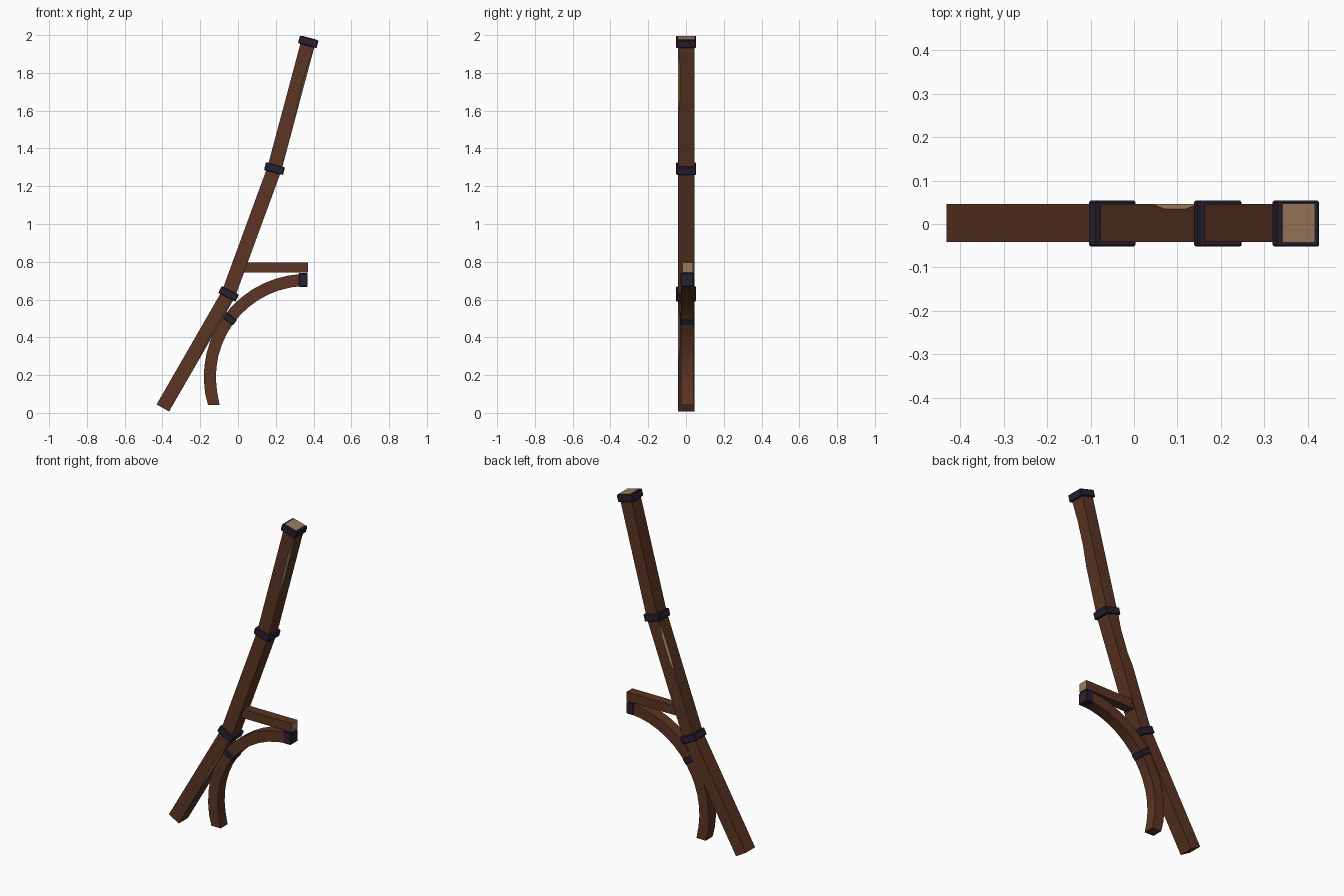
import bpy, bmesh, math
from mathutils import Vector

if "Cube" in bpy.data.objects:
    bpy.data.objects.remove(bpy.data.objects["Cube"])


def material(name, rgb):
    m = bpy.data.materials.new(name)
    m.diffuse_color = (*rgb, 1)
    m.use_nodes = True
    m.node_tree.nodes["Principled BSDF"].inputs["Base Color"].default_value = m.diffuse_color
    return m


BROWN = material("brown wood", (0.105, 0.035, 0.017))
TAN = material("bare wood", (0.33, 0.195, 0.105))
DARK = material("dark iron", (0.022, 0.015, 0.032))


def loft(name, rings, mats, tan_side=None, tan_end=False):
    """Skin a list of point rings; one side strip and the last cap may be bare wood."""
    bm = bmesh.new()
    vs = [[bm.verts.new(p) for p in r] for r in rings]
    n = len(rings[0])
    for a, b in zip(vs, vs[1:]):
        for i in range(n):
            j = (i + 1) % n
            f = bm.faces.new((a[i], a[j], b[j], b[i]))
            f.material_index = int(i == tan_side)
    bm.faces.new(vs[0])
    bm.faces.new(vs[-1]).material_index = int(tan_end)
    bmesh.ops.recalc_face_normals(bm, faces=bm.faces)
    me = bpy.data.meshes.new(name)
    bm.to_mesh(me)
    bm.free()
    for m in mats:
        me.materials.append(m)
    ob = bpy.data.objects.new(name, me)
    bpy.context.collection.objects.link(ob)
    return ob


def section(center, tangent, hn, hy, chip=None, w=0.0):
    """Rectangle across the tangent; the chipped corner is split in two."""
    t = tangent.normalized()
    nrm, ya = Vector((t.z, 0, -t.x)), Vector((0, 1, 0))
    c = [Vector(p) for p in ((hn, -hy), (hn, hy), (-hn, hy), (-hn, -hy))]
    pts = []
    for i, p in enumerate(c):
        if i == chip:
            pts += [p + (q - p).normalized() * w for q in (c[i - 1], c[(i + 1) % 4])]
        else:
            pts.append(p)
    return [center + nrm * p.x + ya * p.y for p in pts]


def band(name, center, tangent, wide, deep, tall):
    t = tangent.normalized()
    rings = [section(center + t * s * tall / 2, t, wide / 2, deep / 2) for s in (-1, 1)]
    ob = loft(name, rings, [DARK])
    b = ob.modifiers.new("soft edges", "BEVEL")
    b.width, b.segments = 0.004, 1


# Main post: three straight lengths, each with one chipped edge
P = [Vector(p) for p in ((-0.398, 0.002, 0.026), (-0.05, 0.002, 0.63),
                         (0.193, 0.002, 1.293), (0.378, 0.002, 1.986))]
chips = [(0, 0.42, 0.97), (2, 0.54, 0.95), (0, 0.40, 0.95)]
for k, (corner, lo, hi) in enumerate(chips):
    a, b = P[k], P[k + 1]
    mid = (lo + hi) / 2
    steps = [(0, .001), (lo, .001), (mid - .1, .011), (mid + .1, .011), (hi, .001), (1, .001)]
    rings = [section(a.lerp(b, s), b - a, 0.038, 0.0435, corner, w) for s, w in steps]
    loft(("lower", "middle", "upper")[k] + "_post", rings, [BROWN, TAN], corner, k == 2)

# Iron bands on the post
band("lower_post_band", Vector((-0.05, 0.001, 0.63)), Vector((0.45, 0, 0.89)), 0.102, 0.106, 0.042)
band("middle_post_band", Vector((0.193, 0.001, 1.293)), Vector((0.26, 0, 0.96)), 0.104, 0.106, 0.042)
band("top_post_band", Vector((0.372, 0.001, 1.964)), P[3] - P[2], 0.102, 0.106, 0.042)

# Curved brace: one arc with a level foot
C, R, Y = Vector((0.365, 0.007, 0.19)), 0.514, 0.007
rings = []
for i in range(15):
    a = math.radians(196.3 + (93 - 196.3) * i / 14)
    ctr = C + R * Vector((math.cos(a), 0, math.sin(a)))
    rings.append(section(ctr, Vector((math.sin(a), 0, -math.cos(a))), 0.032, 0.033))
for p in rings[0]:
    p.z = 0.043
loft("curved_brace", rings, [BROWN])
a = math.radians(143)
band("brace_band", C + R * Vector((math.cos(a), 0, math.sin(a))),
     Vector((math.sin(a), 0, -math.cos(a))), 0.072, 0.074, 0.036)
band("brace_end_band", Vector((0.345, Y, 0.704)), Vector((1, 0, 0)), 0.073, 0.070, 0.048)

# Short level arm with a bare end
arm = [section(Vector((x, 0.010, 0.769)), Vector((1, 0, 0)), 0.027, 0.028) for x in (0.0, 0.37)]
loft("level_arm", arm, [BROWN, TAN], None, True)
